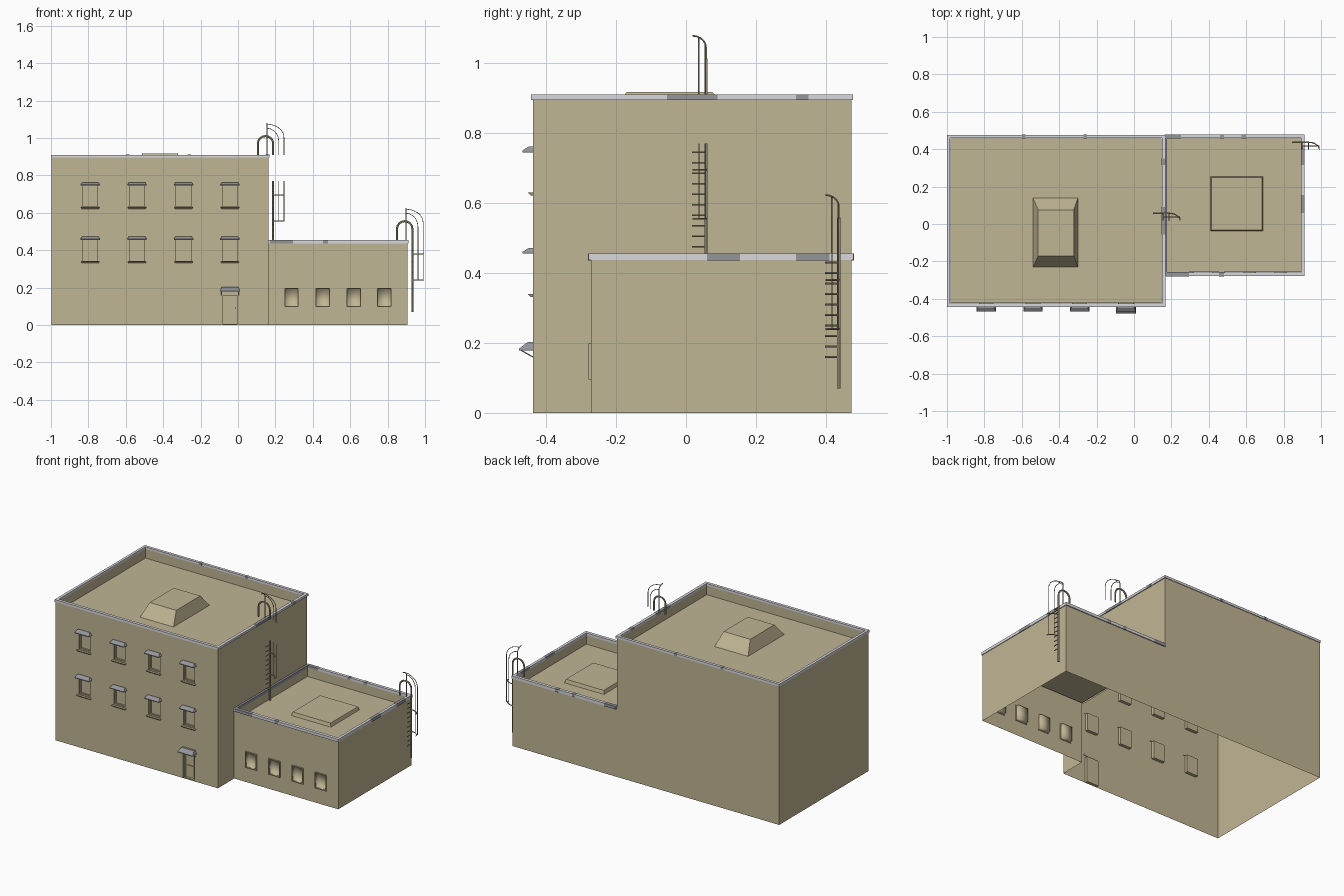
import bpy, bmesh, math

if "Cube" in bpy.data.objects:
    bpy.data.objects.remove(bpy.data.objects["Cube"])

def mat(name, c):
    m = bpy.data.materials.new(name)
    m.diffuse_color = (*c, 1)
    m.use_nodes = True
    m.node_tree.nodes["Principled BSDF"].inputs["Base Color"].default_value = m.diffuse_color
    return m

TAN = mat("tan render", (0.53, 0.465, 0.295))
CAP = mat("light grey coping", (0.70, 0.70, 0.74))
AWN = mat("dark grey awning", (0.30, 0.305, 0.33))
IRON = mat("olive iron", (0.40, 0.36, 0.24))

def make(name, bm, m):
    me = bpy.data.meshes.new(name)
    bm.to_mesh(me)
    bm.free()
    me.materials.append(m)
    ob = bpy.data.objects.new(name, me)
    bpy.context.collection.objects.link(ob)
    return ob

def quad(bm, *pts):
    return bm.faces.new([bm.verts.new(p) for p in pts])

def frustum(bm, lo, hi, z0, z1):
    """Block from rectangle lo at z0 to rectangle hi at z1; rects are (x0, y0, x1, y1)."""
    a, b = [bm.verts.new((*p, z0)) for p in corners(lo)], [bm.verts.new((*p, z1)) for p in corners(hi)]
    bm.faces.new(a[::-1])
    bm.faces.new(b)
    for i in range(4):
        j = (i + 1) % 4
        bm.faces.new((a[i], a[j], b[j], b[i]))

def block(bm, x0, y0, z0, x1, y1, z1):
    frustum(bm, (x0, y0, x1, y1), (x0, y0, x1, y1), z0, z1)

def corners(r):
    return [(r[0], r[1]), (r[2], r[1]), (r[2], r[3]), (r[0], r[3])]

def ring(bm, o, n, z0, z1):
    """Closed rectangular ring between outer rect o and inner rect n."""
    O, N = corners(o), corners(n)
    for i in range(4):
        j = (i + 1) % 4
        quad(bm, (*O[i], z0), (*O[j], z0), (*O[j], z1), (*O[i], z1))
        quad(bm, (*N[j], z0), (*N[i], z0), (*N[i], z1), (*N[j], z1))
        quad(bm, (*O[i], z1), (*O[j], z1), (*N[j], z1), (*N[i], z1))
        quad(bm, (*O[j], z0), (*O[i], z0), (*N[i], z0), (*N[j], z0))

def recess(bm, hole, y, depth, taper=0.0):
    """Reveals and back pane of an opening, with shared corners."""
    a, c, b, d = hole
    k, t = y + depth, taper
    P = [bm.verts.new((p, y, q)) for p, q in ((a, c), (b, c), (b, d), (a, d))]
    Q = [bm.verts.new((p, k, q)) for p, q in ((a + t, c + t), (b - t, c + t), (b - t, d - t), (a + t, d - t))]
    bm.faces.new(Q)
    for i in range(4):
        j = (i + 1) % 4
        bm.faces.new((P[i], P[j], Q[j], Q[i]))

def front_wall(bm, x0, x1, z1, y, holes):
    """Front wall with openings; holes are (x0, z0, x1, z1)."""
    xs = sorted({x0, x1} | {h[i] for h in holes for i in (0, 2)})
    zs = sorted({0, z1} | {h[i] for h in holes for i in (1, 3)})
    for a, b in zip(xs, xs[1:]):
        for c, d in zip(zs, zs[1:]):
            mx, mz = (a + b) / 2, (c + d) / 2
            if not any(h[0] < mx < h[2] and h[1] < mz < h[3] for h in holes):
                quad(bm, (a, y, c), (b, y, c), (b, y, d), (a, y, d))

# Main dimensions
L, M, R = -0.997, 0.163, 0.907
F, AF, B = -0.438, -0.272, 0.473
H, AH, ROOF, AROOF = 0.897, 0.44, 0.838, 0.383
COLS = [-0.79, -0.54, -0.291, -0.043]
ROWS = [0.337, 0.627]
ACOLS = [0.286, 0.452, 0.618, 0.783]
DOOR = (-0.085, 0.0, 0.0, 0.165)

# Walls: hollow shell, open underneath
bm = bmesh.new()
holes = [(x - 0.04, z + 0.006, x + 0.04, z + 0.118) for x in COLS for z in ROWS] + [DOOR]
aholes = [(x - 0.037, 0.099, x + 0.037, 0.195) for x in ACOLS]
front_wall(bm, L, M, H, F, holes)
for h in holes:
    recess(bm, h, F, 0.02)
front_wall(bm, M, R, AH, AF, aholes)
quad(bm, (M, F, 0), (M, AF, 0), (M, AF, H), (M, F, H))
quad(bm, (M, AF, AROOF), (M, B, AROOF), (M, B, H), (M, AF, H))
quad(bm, (R, AF, 0), (R, B, 0), (R, B, AH), (R, AF, AH))
quad(bm, (R, B, 0), (M, B, 0), (M, B, AH), (R, B, AH))
quad(bm, (M, B, 0), (L, B, 0), (L, B, H), (M, B, H))
quad(bm, (L, B, 0), (L, F, 0), (L, F, H), (L, B, H))
make("walls", bm, TAN)

# Annex window recesses, softly shaded
bm = bmesh.new()
for h in aholes:
    recess(bm, h, AF, 0.02, 0.004)
for f in bm.faces:
    f.smooth = True
make("annex_window_recesses", bm, TAN)

# Roofs with inner parapet faces
main_in = (L + 0.015, F + 0.015, M - 0.015, B - 0.015)
annex_in = (M + 0.012, AF + 0.015, R - 0.015, B - 0.015)
bm = bmesh.new()
for r, z, top in ((main_in, ROOF, H), (annex_in, AROOF, AH)):
    C = corners(r)
    quad(bm, *[(*p, z) for p in C])
    for i in range(4):
        p, q = C[i], C[(i + 1) % 4]
        quad(bm, (*q, z), (*p, z), (*p, top), (*q, top))
make("roofs", bm, TAN)

# Parapet coping
bm = bmesh.new()
ring(bm, (-1.0, -0.443, 0.168, 0.477), (L + 0.014, F + 0.014, M - 0.014, B - 0.014), 0.895, 0.91)
make("main_coping", bm, CAP)
bm = bmesh.new()
ring(bm, (0.1635, -0.279, 0.911, 0.479), (M + 0.013, AF + 0.014, R - 0.014, B - 0.014), 0.437, 0.455)
make("annex_coping", bm, CAP)

# Darker weathered lengths of coping, as thin sleeves
bm = bmesh.new()
e = 0.0007
for a, b in ((0.17, 0.295), (0.455, 0.48)):
    block(bm, a, -0.279 - e, 0.437 - e, b, AF + 0.014 + e, 0.455 + e)
for a, b in ((0.17, 0.25), (0.46, 0.48), (0.575, 0.6)):
    block(bm, a, B - 0.014 - e, 0.437 - e, b, 0.479 + e, 0.455 + e)
for a, b in ((0.06, 0.155), (0.315, 0.41)):
    block(bm, R - 0.014 - e, a, 0.437 - e, 0.911 + e, b, 0.455 + e)
for a, b in ((-0.055, 0.09), (0.315, 0.35)):
    block(bm, M - 0.014 - e, a, 0.895 - e, 0.168 + e, b, 0.91 + e)
for a, b in ((-0.6, -0.58), (-0.27, -0.25)):
    block(bm, a, B - 0.014 - e, 0.895 - e, b, 0.477 + e, 0.91 + e)
block(bm, 0.164, AF, 0.437, M + 0.013 + e, B - 0.014, 0.455 + e)
make("weathered_coping", bm, AWN)

# Roof hatches
bm = bmesh.new()
frustum(bm, (-0.54, -0.23, -0.30, 0.138), (-0.512, -0.17, -0.322, 0.076), ROOF, 0.917)
make("main_roof_hatch", bm, TAN)
bm = bmesh.new()
frustum(bm, (0.408, -0.038, 0.69, 0.254), (0.414, -0.032, 0.684, 0.248), AROOF, AROOF + 0.022)
make("annex_roof_hatch", bm, TAN)

# Main windows: sills, thin frames and hipped awnings
sills, frames, awn = bmesh.new(), bmesh.new(), bmesh.new()
def frame(x0, z0, x1, z1, w, ya, yb):
    for a, c, b, d in ((x0, z0, x0 + w, z1), (x1 - w, z0, x1, z1),
                       (x0 + w, z0, x1 - w, z0 + w), (x0 + w, z1 - w, x1 - w, z1)):
        block(frames, a, ya, c, b, yb, d)
def awning(x, half, z, out, rise):
    block(awn, x - half, F - out, z, x + half, F + 0.002, z + 0.005)
    frustum(awn, (x - half, F - out, x + half, F), (x - half + 0.008, F - out * 0.35, x + half - 0.008, F),
            z + 0.005, z + 0.005 + rise)
for x in COLS:
    for z in ROWS:
        frustum(sills, (x - 0.046, F - 0.006, x + 0.046, F), (x - 0.05, F - 0.015, x + 0.05, F), z - 0.006, z + 0.003)
        frame(x - 0.04, z + 0.006, x + 0.04, z + 0.118, 0.005, F + 0.012, F + 0.02)
        awning(x, 0.052, z + 0.118, 0.03, 0.012)
# Annex window surrounds
for x in ACOLS:
    frame(x - 0.041, 0.095, x + 0.041, 0.199, 0.005, AF - 0.007, AF + 0.003)
make("window_sills", sills, TAN)

# Door: surround, raised panels, knob and canopy
awning(-0.043, 0.053, 0.178, 0.04, 0.02)
frame(-0.085, 0.0, 0.0, 0.165, 0.006, F + 0.004, F + 0.02)
make("window_frames", frames, TAN)
make("awnings", awn, AWN)
bm = bmesh.new()
for z0, z1 in ((0.015, 0.085), (0.1, 0.15)):
    block(bm, -0.068, F + 0.014, z0, -0.017, F + 0.02, z1)
make("door_panels", bm, TAN)
bm = bmesh.new()
block(bm, -0.016, F + 0.006, 0.088, -0.01, F + 0.02, 0.094)
make("door_knob", bm, IRON)

def tubes(name, runs):
    """Round bars grouped by radius; runs are (radius, points)."""
    for i, rad in enumerate(sorted({r for r, _ in runs})):
        cu = bpy.data.curves.new(name, 'CURVE')
        cu.dimensions, cu.bevel_depth, cu.bevel_resolution = '3D', rad, 1
        cu.use_fill_caps = True
        for r, pts in runs:
            if r == rad:
                s = cu.splines.new('POLY')
                s.points.add(len(pts) - 1)
                for p, q in zip(s.points, pts):
                    p.co = (*q, 1)
        ob = bpy.data.objects.new(name + ("_cage", "_rungs", "_rails")[i], cu)
        cu.materials.append(IRON)
        bpy.context.collection.objects.link(ob)
        bpy.ops.object.select_all(action='DESELECT')
        ob.select_set(True)
        bpy.context.view_layer.objects.active = ob
        bpy.ops.object.convert(target='MESH')
        bpy.ops.object.shade_smooth_by_angle()

def ladder(name, X, Y, cap, top):
    """Caged ladder: X wall face, Y rail, cap parapet top, top of lower rail."""
    c, rx, cage, rung, rail = Y - 0.038, X + 0.025, 0.002, 0.0028, 0.0055
    arc = [math.pi * i / 8 for i in range(9)]
    q = [math.pi / 2 * i / 5 for i in range(6)]
    # grab rail over the parapet, then the lower rail
    mx, hr = X - 0.016, 0.041
    hoop = [(mx - hr * math.cos(a), Y, cap + 0.06 + 0.04 * math.sin(a)) for a in arc]
    runs = [(rail, [(mx - hr, Y, cap - 0.005)] + hoop + [(rx, Y, cap)]),
            (rail, [(rx, Y, top), (rx, Y, top - 0.385)])]
    # rungs
    for i in range(10):
        z = top - 0.025 - 0.03 * i
        runs.append((rung, [(rx, c - 0.002, z), (rx, Y, z)]))
    # arch over the top
    ax = X - 0.009
    runs.append((rung, [(ax, Y, cap)] + [(ax, c + 0.038 * math.cos(a), cap + 0.135 + 0.033 * math.sin(a)) for a in q]))
    # cage bars and horizontal half hoops
    for y, out, zt in ((c + 0.018, 0.083, 0.164), (c + 0.036, 0.055, 0.142)):
        r = X + out - ax
        bend = [(ax + r * math.sin(a), y, cap + zt - 0.07 + 0.07 * math.cos(a)) for a in q]
        runs.append((cage, bend + [(X + out, y, cap)]))
        runs.append((cage, [(X + out, y, top), (X + out, y, top - 0.215)]))
    for z in (top - 0.075, top - 0.215):
        runs.append((rung, [(rx + 0.059 * math.sin(a), c + 0.038 * math.cos(a), z) for a in q]))
    tubes(name, runs)

ladder("main_ladder", M, 0.057, 0.91, 0.77)
ladder("annex_ladder", R, 0.437, 0.455, 0.455)

# Canopy brackets
tubes("door_canopy_bracket", [(0.002, [(x, F, 0.16), (x, F - 0.035, 0.18)]) for x in (-0.09, 0.004)])
